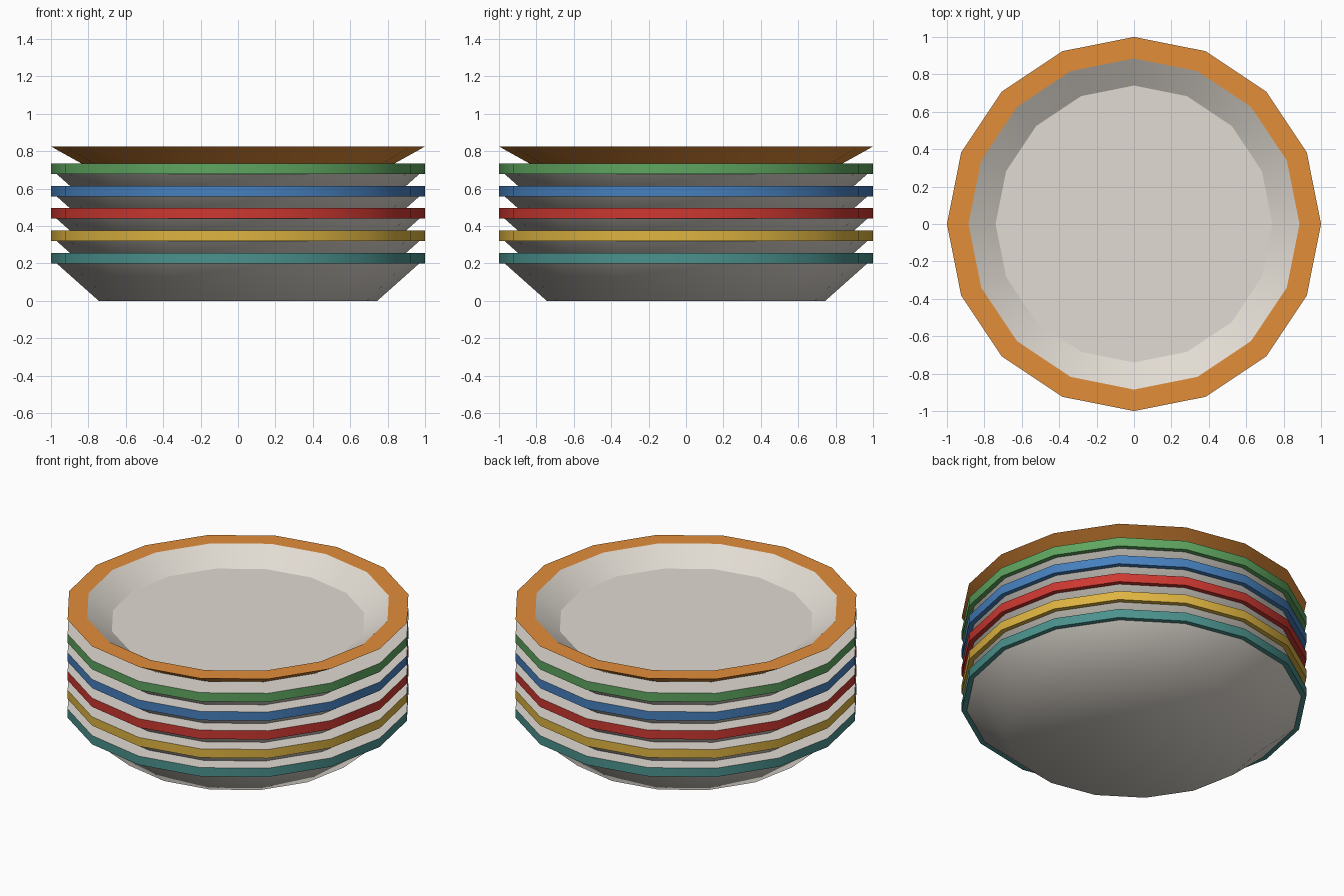
import bpy, bmesh, math

SIDES = 16

cube = bpy.data.objects.get("Cube")
if cube:
    bpy.data.objects.remove(cube, do_unlink=True)


def material(name, rgb):
    """Flat material from 0-255 display colour, stored as linear."""
    lin = [((c / 255 + 0.055) / 1.055) ** 2.4 for c in rgb] + [1.0]
    m = bpy.data.materials.new(name)
    m.use_nodes = True
    m.diffuse_color = lin
    bsdf = next(n for n in m.node_tree.nodes if n.type == 'BSDF_PRINCIPLED')
    bsdf.inputs["Base Color"].default_value = lin
    return m


def lathe(name, profile, base_z, mats):
    """Spin (radius, z, sharp ring, next strip uses rim colour), underside to floor."""
    bm = bmesh.new()
    rings = []
    for r, z, _, _ in profile:
        rings.append([bm.verts.new((r * math.cos(a), r * math.sin(a), z))
                      for a in (math.tau * k / SIDES for k in range(SIDES))])
    bm.faces.new(rings[0][::-1])
    bm.faces.new(rings[-1])
    for i in range(len(rings) - 1):
        lo, hi = rings[i], rings[i + 1]
        for k in range(SIDES):
            n = (k + 1) % SIDES
            f = bm.faces.new((lo[k], lo[n], hi[n], hi[k]))
            f.material_index = int(profile[i][3])
    for f in bm.faces:
        f.smooth = True
    # Crisp creases around the flagged rings
    for ring, point in zip(rings, profile):
        if point[2]:
            for k in range(SIDES):
                bm.edges.get((ring[k], ring[(k + 1) % SIDES])).smooth = False
    bmesh.ops.recalc_face_normals(bm, faces=bm.faces)
    mesh = bpy.data.meshes.new(name)
    bm.to_mesh(mesh)
    bm.free()
    for m in mats:
        mesh.materials.append(m)
    obj = bpy.data.objects.new(name, mesh)
    obj.location.z = base_z
    bpy.context.collection.objects.link(obj)
    return obj


white = material("cream white", (225, 219, 210))
colours = [
    ("teal", (75, 146, 141)),
    ("yellow", (222, 180, 65)),
    ("red", (205, 56, 49)),
    ("blue", (70, 128, 190)),
    ("green", (95, 166, 96)),
]

# Stacked plates with a coloured band around the rim
for i, (name, rgb) in enumerate(colours):
    lip = 0.84 if name == "green" else 0.90
    plate = [
        (0.745, 0.0, False, False),
        (0.97, 0.20, True, True),
        (1.0, 0.20, True, True),
        (1.0, 0.256, True, False),
        (lip, 0.256, True, False),
        (0.72, 0.06, True, False),
    ]
    lathe(name + "_plate", plate, i * 0.1195, [white, material(name, rgb)])

# Shallow top plate with a flared rim
top_plate = [
    (0.74, 0.0, True, True),
    (1.0, 0.145, True, True),
    (0.885, 0.145, True, False),
    (0.74, 0.05, True, False),
]
lathe("top_plate", top_plate, 0.68, [white, material("orange", (226, 141, 57))])
